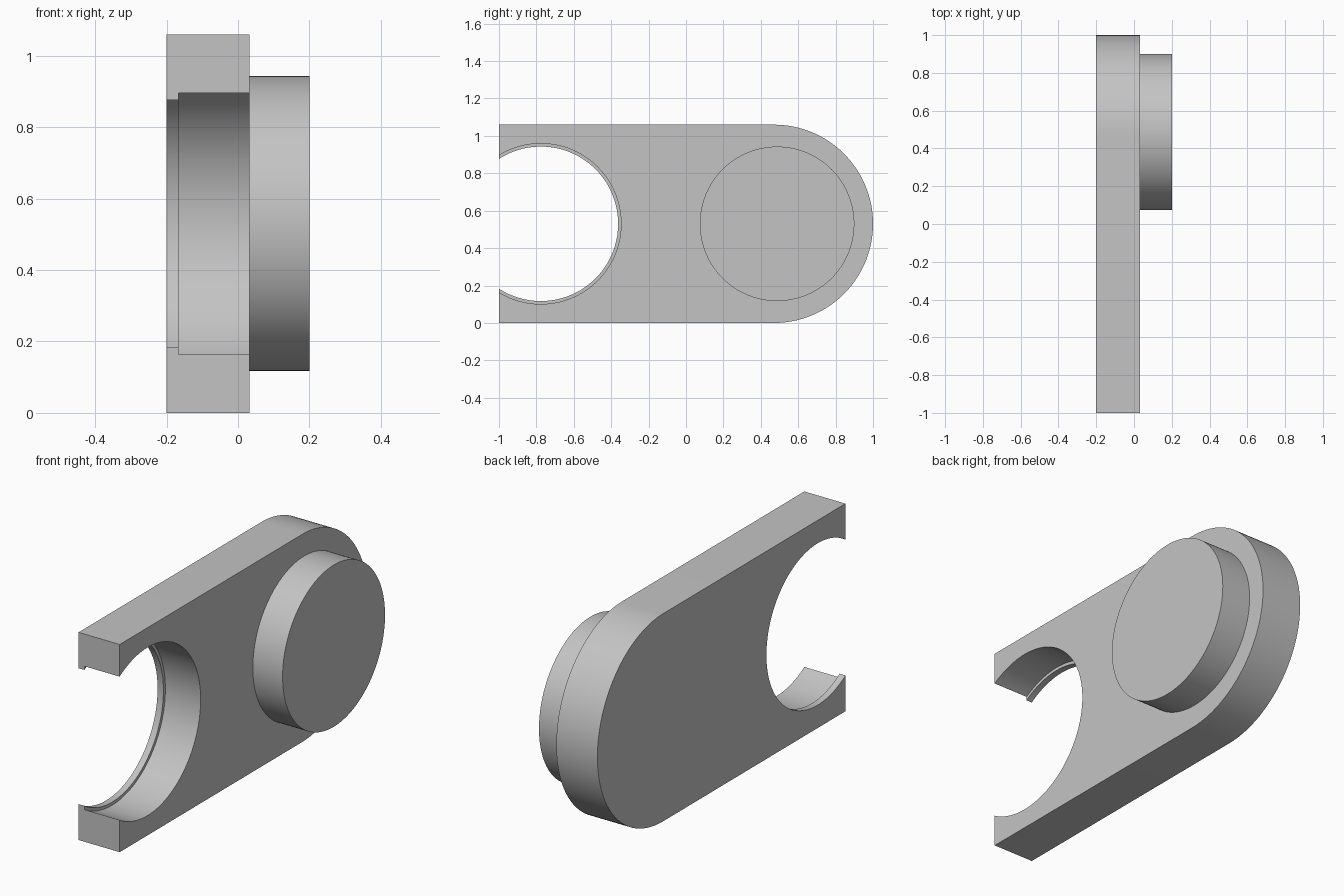
import bpy
import bmesh
from math import sin, cos, pi

if "Cube" in bpy.data.objects:
    bpy.data.objects.remove(bpy.data.objects["Cube"], do_unlink=True)

MID_Z = 0.53          # height of the centre line
BACK, FACE, TIP = -0.2, 0.032, 0.2
HOLE_Y, DISC_Y = -0.776, 0.487

grey = bpy.data.materials.new("light grey")
grey.use_nodes = True
colour = (0.55, 0.55, 0.55, 1)
grey.diffuse_color = colour
grey.node_tree.nodes["Principled BSDF"].inputs["Base Color"].default_value = colour


def arc(y, radius, start, end, steps):
    """Points (y, z) on an arc around the centre line."""
    angles = [start + (end - start) * i / steps for i in range(steps + 1)]
    return [(y + radius * cos(a), MID_Z + radius * sin(a)) for a in angles]


def circle(y, radius):
    return arc(y, radius, 0, 2 * pi, 128)[:-1]


def prism(name, outline, x0, x1):
    """Extrude a side outline across the thickness."""
    bm = bmesh.new()
    face = bm.faces.new([bm.verts.new((x0, y, z)) for y, z in outline])
    side = bmesh.ops.extrude_face_region(bm, geom=[face])["geom"]
    moved = [v for v in side if isinstance(v, bmesh.types.BMVert)]
    bmesh.ops.translate(bm, verts=moved, vec=(x1 - x0, 0, 0))
    bmesh.ops.recalc_face_normals(bm, faces=bm.faces)
    mesh = bpy.data.meshes.new(name)
    bm.to_mesh(mesh)
    bm.free()
    mesh.materials.append(grey)
    obj = bpy.data.objects.new(name, mesh)
    bpy.context.collection.objects.link(obj)
    return obj


def select(obj):
    bpy.ops.object.select_all(action="DESELECT")
    obj.select_set(True)
    bpy.context.view_layer.objects.active = obj


def cut(obj, cutter):
    mod = obj.modifiers.new("cut", "BOOLEAN")
    mod.operation = "DIFFERENCE"
    mod.solver = "EXACT"
    mod.object = cutter
    select(obj)
    bpy.ops.object.modifier_apply(modifier=mod.name)
    bpy.data.objects.remove(cutter, do_unlink=True)


# Flat link plate: square open end, round far end
outline = [(-1, 2 * MID_Z), (-1, 0)] + arc(1 - MID_Z, MID_Z, -pi / 2, pi / 2, 64)
plate = prism("link_plate", outline, BACK, FACE)

# Open socket: narrow lip at the back, wider bore in front
cut(plate, prism("lip_cutter", circle(HOLE_Y, 0.413), BACK - 0.1, FACE + 0.1))
cut(plate, prism("bore_cutter", circle(HOLE_Y, 0.429), -0.167, FACE + 0.1))

# Round boss that fits a neighbouring socket
boss = prism("round_boss", circle(DISC_Y, 0.413), FACE, TIP)

for obj in (plate, boss):
    select(obj)
    bpy.ops.object.shade_smooth_by_angle(angle=pi / 6)
